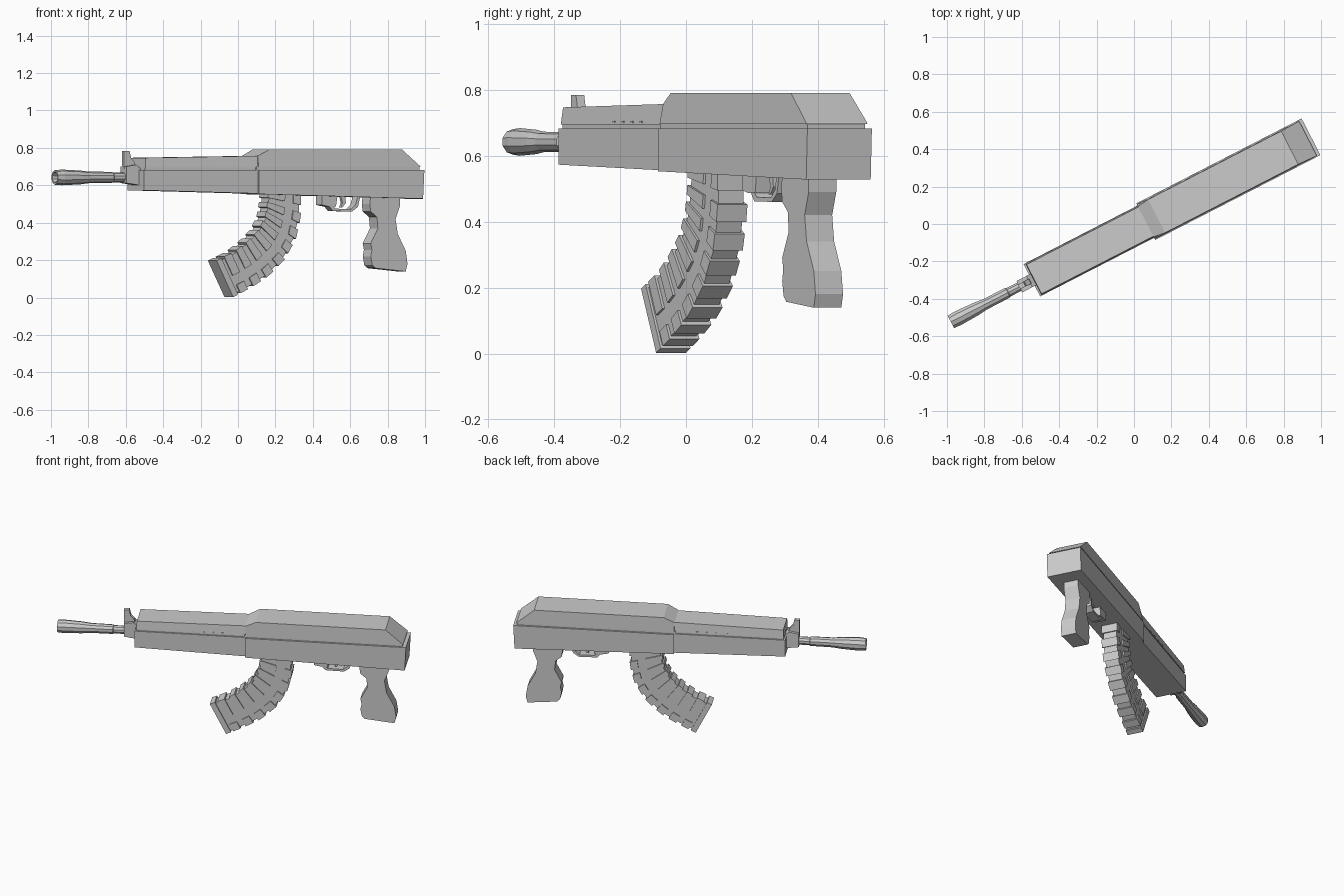
import bpy, bmesh, math
from mathutils import Matrix, Vector

# Parts are drawn in a length/height plane (s, z), then turned into place
PLACE = Matrix.Translation((0.002, 0, 0)) @ Matrix.Rotation(math.radians(27.2), 4, 'Z') @ Matrix.Translation((0, -0.017, 0))


def finish(name, bm):
    bmesh.ops.recalc_face_normals(bm, faces=bm.faces)
    bm.transform(PLACE)
    me = bpy.data.meshes.new(name)
    bm.to_mesh(me)
    bm.free()
    ob = bpy.data.objects.new(name, me)
    bpy.context.collection.objects.link(ob)
    return ob


def add_slab(bm, pts, half):
    """Side outline (s, z[, own half width]) spread across the width."""
    sides = []
    for sign in (-1, 1):
        sides.append([bm.verts.new((p[0], sign * (p[2] if len(p) > 2 else half), p[1])) for p in pts])
    a, b = sides
    n = len(pts)
    bm.faces.new(a)
    bm.faces.new(b[::-1])
    for i in range(n):
        j = (i + 1) % n
        bm.faces.new((a[i], b[i], b[j], a[j]))


def slab(name, pts, half):
    bm = bmesh.new()
    add_slab(bm, pts, half)
    return finish(name, bm)


def lathe(name, prof, z, sides):
    """Rings (s, radius) around the lengthwise axis at height z."""
    bm = bmesh.new()
    rings = []
    for s, r in prof:
        rings.append([bm.verts.new((s, r * math.cos(a), z + r * math.sin(a)))
                      for a in [2 * math.pi * (k + .5) / sides for k in range(sides)]])
    for a, b in zip(rings, rings[1:]):
        for k in range(sides):
            m = (k + 1) % sides
            bm.faces.new((a[k], a[m], b[m], b[k]))
    bm.faces.new(rings[0])
    bm.faces.new(rings[-1])
    return finish(name, bm)


# Receiver body, recessed seam strip and top cover
slab("receiver", [(0.06, 0.553), (1.045, 0.528), (1.053, 0.683), (0.06, 0.683)], 0.11)
slab("receiver_seam", [(0.05, 0.67), (1.03, 0.67), (1.03, 0.70), (0.05, 0.70)], 0.098)
slab("top_cover", [(0.06, 0.697, 0.104), (1.035, 0.697, 0.104), (1.03, 0.703, 0.104),
                   (0.925, 0.79, 0.10), (0.125, 0.79, 0.10), (0.06, 0.757, 0.092)], 0.104)

# Handguard halves with a seam between
slab("lower_handguard", [(-0.625, 0.573), (0.06, 0.556), (0.06, 0.683), (-0.625, 0.683)], 0.097)
slab("handguard_seam", [(-0.615, 0.67), (0.07, 0.67), (0.07, 0.70), (-0.615, 0.70)], 0.088)
slab("upper_handguard", [(-0.615, 0.695, 0.094), (0.06, 0.695, 0.094),
                         (0.06, 0.757, 0.088), (-0.612, 0.747, 0.088)], 0.09)
bm = bmesh.new()
for k in range(4):
    s = -0.27 + 0.06 * k
    add_slab(bm, [(s, 0.70), (s + .015, 0.70), (s + .015, 0.705), (s, 0.705)], 0.0955)
finish("handguard_vents", bm)

# Barrel with flared hollow muzzle
lathe("barrel", [(-1.07, 0.002), (-1.07, 0.026), (-1.112, 0.03), (-1.112, 0.039), (-1.07, 0.042),
                 (-0.96, 0.037), (-0.91, 0.031), (-0.77, 0.030), (-0.765, 0.026),
                 (-0.70, 0.026), (-0.60, 0.026)], 0.642, 10)

# Front sight block and blade
slab("front_sight_block", [(-0.70, 0.612), (-0.615, 0.60), (-0.615, 0.69), (-0.64, 0.71), (-0.70, 0.70)], 0.034)
slab("front_sight", [(-0.702, 0.69), (-0.63, 0.69), (-0.64, 0.725), (-0.66, 0.745),
                     (-0.67, 0.784), (-0.702, 0.784)], 0.014)

# Curved magazine: body between an inner and an outer curve
inner = [Vector(p) for p in ((.145, .57), (.14, .50), (.125, .43), (.085, .36), (.02, .30), (-.06, .245), (-.166, .197))]
outer = [Vector(p) for p in ((.343, .57), (.342, .43), (.31, .31), (.245, .205), (.15, .115), (.04, .052), (-.066, .002))]


def mag(u, f):
    i = min(int(u), 5)
    a = inner[i].lerp(inner[i + 1], u - i)
    b = outer[i].lerp(outer[i + 1], u - i)
    return tuple(a.lerp(b, f))


slab("magazine_body", [mag(i, 0.05) for i in range(7)] + [mag(i, 0.95) for i in range(6, -1, -1)], 0.043)

# Raised ribs on the magazine, wrapping both edges
bm = bmesh.new()
for i in range(8):
    u = 0.12 + i * 0.72
    for f0, f1, du in ((0.0, 0.52, 0.40), (0.77, 1.0, 0.42)):
        add_slab(bm, [mag(u, f0), mag(u + du, f0), mag(u + du, f1), mag(u, f1)], 0.051)
finish("magazine_ribs", bm)
slab("magazine_base", [mag(5.72, 0), mag(6, 0), mag(6, 1), mag(5.72, 1)], 0.051)

# Contoured hand grip
slab("grip", [(.763, .545), (.757, .50), (.763, .46), (.80, .43), (.806, .37), (.782, .325), (.763, .29),
              (.77, .255), (.763, .22), (.772, .175), (.79, .157),
              (.973, .139), (.984, .18), (.973, .25), (.925, .34), (.912, .42), (.939, .49), (.939, .545)], 0.047)

# Trigger guard: front housing, bent strap and trigger
slab("guard_housing", [(.475, .55), (.475, .495), (.515, .487), (.56, .487), (.57, .55)], 0.035)
slab("trigger_guard", [(.52, .49), (.545, .462), (.66, .46), (.695, .485), (.71, .545),
                       (.695, .545), (.68, .495), (.655, .473), (.56, .475), (.545, .49)], 0.03)
slab("trigger", [(.60, .55), (.612, .505), (.60, .482), (.612, .482), (.632, .505), (.63, .55)], 0.01)
